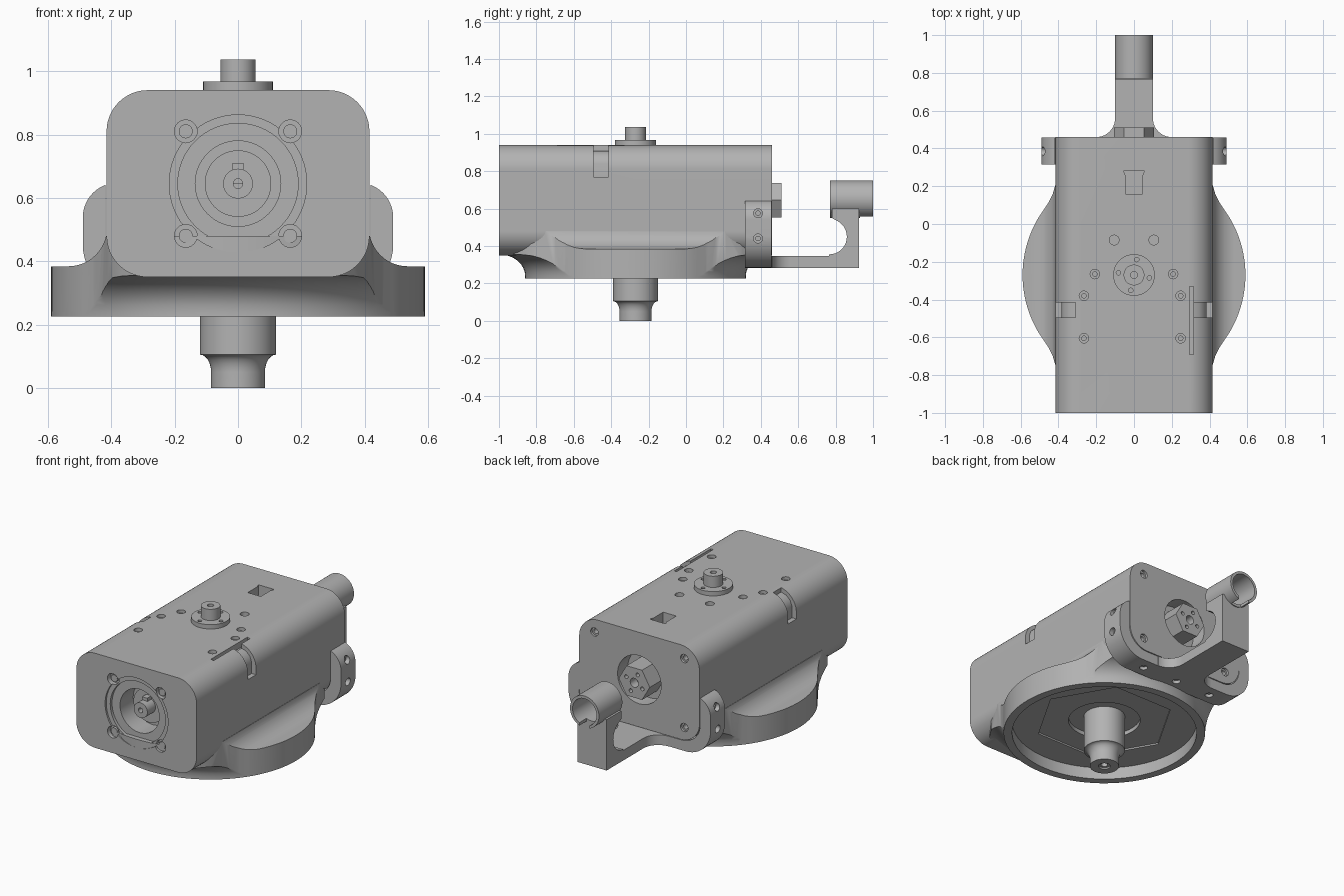
import bpy, bmesh
from math import sin, cos, pi, sqrt, radians
from mathutils import Vector

cube = bpy.data.objects.get("Cube")
if cube:
    bpy.data.objects.remove(cube)

grey = bpy.data.materials.new("machined grey")
grey.use_nodes = True
tone = (0.45, 0.45, 0.45, 1)
grey.diffuse_color = tone
grey.node_tree.nodes["Principled BSDF"].inputs["Base Color"].default_value = tone

AXIS_Z = 0.645   # height of the main drive axis
MID_Y = -0.27    # vertical spindle position


def place(u, v, h, axis):
    return {"x": (h, u, v), "y": (u, h, v), "z": (u, v, h)}[axis]


def loft(name, rings):
    """Closed solid from equal-length rings of points."""
    bm = bmesh.new()
    loops = [[bm.verts.new(p) for p in ring] for ring in rings]
    n = len(loops[0])
    for a, b in zip(loops, loops[1:]):
        for i in range(n):
            bm.faces.new((a[i], a[(i + 1) % n], b[(i + 1) % n], b[i]))
    bm.faces.new(loops[0])
    bm.faces.new(loops[-1])
    bmesh.ops.recalc_face_normals(bm, faces=bm.faces)
    mesh = bpy.data.meshes.new(name)
    bm.to_mesh(mesh)
    bm.free()
    mesh.materials.append(grey)
    ob = bpy.data.objects.new(name, mesh)
    bpy.context.collection.objects.link(ob)
    return ob


def prism(name, pts, a, b, axis):
    return loft(name, [[place(u, v, h, axis) for u, v in pts] for h in (a, b)])


def lathe(name, profile, axis, u=0, v=0, n=48):
    """Turned solid; profile is (radius, height along axis)."""
    return loft(name, [[place(u + r * cos(2 * pi * i / n), v + r * sin(2 * pi * i / n), h, axis)
                        for i in range(n)] for r, h in profile])


def box(name, x, y, z):
    return prism(name, [(x[0], y[0]), (x[1], y[0]), (x[1], y[1]), (x[0], y[1])], *z, "z")


def arc(cx, cy, r, a, b, n=12):
    return [(cx + r * cos(radians(a + (b - a) * i / n)),
             cy + r * sin(radians(a + (b - a) * i / n))) for i in range(n + 1)]


def rounded(w, lo, hi, r_low, r_top):
    return (arc(w - r_low, lo + r_low, r_low, -90, 0) + arc(w - r_top, hi - r_top, r_top, 0, 90)
            + arc(r_top - w, hi - r_top, r_top, 90, 180) + arc(r_low - w, lo + r_low, r_low, 180, 270))


def mirrored(pts):
    return pts + [(-u, v) for u, v in reversed(pts)]


def combine(ob, tools, op="DIFFERENCE"):
    for tool in tools:
        mod = ob.modifiers.new("bool", "BOOLEAN")
        mod.operation, mod.object, mod.solver = op, tool, "EXACT"
    bpy.context.view_layer.update()
    graph = bpy.context.evaluated_depsgraph_get()
    mesh = bpy.data.meshes.new_from_object(ob.evaluated_get(graph))
    ob.modifiers.clear()
    ob.data = mesh
    for tool in tools:
        bpy.data.objects.remove(tool)
    return ob


def drill(axis, u, v, start, sign, steps, n=24):
    """Stepped hole cutter; steps are (radius, depth) from the surface inward."""
    prof = [(steps[0][0], start - sign * 0.05)]
    for i, (r, d) in enumerate(steps):
        prof.append((r, start + sign * d))
        if i + 1 < len(steps):
            prof.append((steps[i + 1][0], start + sign * d))
    return lathe("cutter", prof, axis, u, v, n)


# Main housing
housing = prism("housing", rounded(0.415, 0.35, 0.94, 0.13, 0.13), -1, 0.46, "y")
cuts = [drill("y", 0, AXIS_Z, -1, 1, [(0.217, 0.012), (0.19, 0.03), (0.135, 0.16)], 64),
        drill("y", 0, AXIS_Z, 0.46, -1, [(0.15, 0.1)], 48)]
bolt_spots = [(sx * 0.165, AXIS_Z + sz * 0.165) for sx in (-1, 1) for sz in (-1, 1)]
for x, z in bolt_spots:
    cuts.append(drill("y", x, z, -1, 1, [(0.036, 0.035)]))
for x in (-0.31, 0.31):
    for z in (0.43, 0.86):
        cuts.append(drill("y", x, z, 0.46, -1, [(0.026, 0.015), (0.015, 0.06)]))
# Holes in the top
for x, y in [(-0.265, -0.38), (0.247, -0.38), (-0.265, -0.605), (0.247, -0.605),
             (-0.207, -0.265), (0.207, -0.265)]:
    cuts.append(drill("z", x, y, 0.94, -1, [(0.025, 0.02), (0.012, 0.06)]))
for x in (-0.105, 0.105):
    cuts.append(drill("z", x, -0.085, 0.94, -1, [(0.026, 0.06)]))
# Square pocket and long slit
cuts.append(prism("cutter", mirrored([(0.045, 0.16), (0.045, 0.255), (0.055, 0.28)]), 0.84, 1, "z"))
cuts.append(box("cutter", (0.295, 0.315), (-0.69, -0.33), (0.9, 1)))
# Curved side notches
notch = [(0.31, 1), (0.31, 0.91), (0.345, 0.9), (0.372, 0.875), (0.385, 0.84),
         (0.385, 0.77), (0.5, 0.77), (0.5, 1)]
for s in (-1, 1):
    cuts.append(prism("cutter", [(s * x, z) for x, z in notch], -0.495, -0.415, "y"))
combine(housing, cuts)

# Round base blended into the housing: turned skirt limited by front and plan outlines
skirt = [(0.59, 0.225), (0.59, 0.24)] + [(0.73 - 0.14 * cos(t * pi / 16), 0.24 + 0.115 * sin(t * pi / 16))
                                         for t in range(1, 9)] + [(0.73, 0.48)]
base = lathe("round_base", skirt, "z", 0, MID_Y, 96)
fillet = [(0.414, 0.2), (0.414, 0.475)]
front_limit = mirrored([(0.7, 0.2), (0.7, 0.384)]
                       + [(x, z) for x, z in reversed(arc(0.535, 0.505, 0.121, 180, 270))]
                       + [(0.414, 0.56)])
bulge = [(0.59 * cos(radians(a)), MID_Y + 0.59 * sin(radians(a))) for a in range(-36, 37, 3)]
plan_limit = mirrored([(0.28, -1), (0.395, -0.83), (0.414, -0.755), (0.43, -0.7), (0.455, -0.65)]
                      + bulge + [(0.455, 0.11), (0.43, 0.16), (0.414, 0.215), (0.395, 0.29), (0.28, 0.455)])
combine(base, [prism("cutter", front_limit, -1.2, 0.8, "y"),
               prism("cutter", plan_limit, 0.1, 0.7, "z")], "INTERSECT")
combine(base, [lathe("cutter", [(0.54, 0.1), (0.54, 0.3)], "z", 0, MID_Y, 96),
               lathe("cutter", [(0.41, 0.28), (0.41, 0.31)], "z", 0, MID_Y, 6),
               lathe("cutter", [(0.21, 0.29), (0.21, 0.335)], "z", 0, MID_Y)])

# Vertical spindle: lower shaft and top flange
neck = [(0.085 + 0.035 * (1 - cos(t * pi / 12)), 0.05 + 0.055 * sin(t * pi / 12)) for t in range(7)]
lower = lathe("lower_shaft", [(0.085, 0)] + neck + [(0.12, 0.105), (0.12, 0.36)], "z", 0, MID_Y)
combine(lower, [drill("z", 0, MID_Y, 0, 1, [(0.035, 0.01), (0.02, 0.08)])])
upper = lathe("top_spindle", [(0.11, 0.92), (0.11, 0.967), (0.055, 0.967), (0.055, 1.037)], "z", 0, MID_Y)
combine(upper, [drill("z", 0, MID_Y, 1.037, -1, [(0.018, 0.05)])]
        + [drill("z", 0.083 * cos(a), MID_Y + 0.083 * sin(a), 0.967, -1, [(0.012, 0.03)], 16)
           for a in (1.4, 3.0, 4.5, 6.1)])

# Front drive shaft with key, and bolts
hub = lathe("front_hub", [(0.105, -0.88), (0.105, -0.8)], "y", 0, AXIS_Z)
shaft = lathe("front_shaft", [(0.047, -0.96), (0.047, -0.82)], "y", 0, AXIS_Z)
combine(shaft, [drill("y", 0, AXIS_Z, -0.96, 1, [(0.015, 0.05)])])
box("shaft_key", (-0.018, 0.018), (-0.92, -0.82), (AXIS_Z, AXIS_Z + 0.065))
for x, z in bolt_spots:
    lathe("front_bolt", [(0.022, -0.985), (0.022, -0.96)], "y", x, z, 24)

# Rear hexagonal drive nut
nut = lathe("rear_hex_nut", [(0.107, 0.35), (0.107, 0.51)], "y", 0, AXIS_Z, 6)
combine(nut, [drill("y", 0, AXIS_Z, 0.51, -1, [(0.028, 0.06)])]
        + [drill("y", 0.06 * cos(a), AXIS_Z + 0.06 * sin(a), 0.51, -1, [(0.012, 0.04)], 16)
           for a in (0.4, 1.97, 3.54, 5.11)])

# Rear U bracket with side ears
bracket = prism("rear_bracket", rounded(0.49, 0.283, 0.648, 0.17, 0.11), 0.315, 0.458, "y")
bracket_cuts = [prism("cutter", rounded(0.419, 0.346, 0.95, 0.13, 0.13), 0.2, 0.6, "y")]
for s in (-1, 1):
    for z in (0.44, 0.575):
        bracket_cuts.append(drill("x", 0.385, z, s * 0.49, -s, [(0.024, 0.03), (0.012, 0.06)]))
for x in (-0.25, 0, 0.25):
    bracket_cuts.append(drill("z", x, 0.385, 0.283, 1, [(0.024, 0.02), (0.012, 0.05)]))
combine(bracket, bracket_cuts)

# Rear arm: flared plate, curved post and slotted tube
flare = arc(0.2, 0.56, 0.1, 270, 180, 10)
prism("arm_plate", mirrored([(0.2, 0.44)] + flare + [(0.1, 0.925)]), 0.283, 0.346, "z")
post = [(0.925, 0.3), (0.925, 0.6), (0.78, 0.6), (0.78, 0.55)] + arc(0.765, 0.45, 0.095, 70, -90, 16) + [(0.76, 0.3)]
post_ob = prism("arm_post", post, -0.1, 0.1, "x")
combine(post_ob, [lathe("cutter", [(0.09, 0.7), (0.09, 1.1)], "y", 0, 0.65)])
tube = lathe("rear_tube", [(0.1, 0.77), (0.1, 1.0)], "y", 0, 0.65)
combine(tube, [lathe("cutter", [(0.083, 0.7), (0.083, 1.1)], "y", 0, 0.65),
               box("cutter", (-0.035, 0.035), (0.93, 1.1), (0.5, 0.62))])

# Smooth rounds while keeping edges crisp
bpy.ops.object.select_all(action="DESELECT")
for ob in [o for o in bpy.context.scene.objects if o.type == "MESH" and grey.name in o.data.materials]:
    ob.select_set(True)
    bpy.context.view_layer.objects.active = ob
    bpy.ops.object.shade_smooth_by_angle(angle=radians(28))
    ob.modifiers.new("weighted", "WEIGHTED_NORMAL").keep_sharp = True
    ob.select_set(False)
